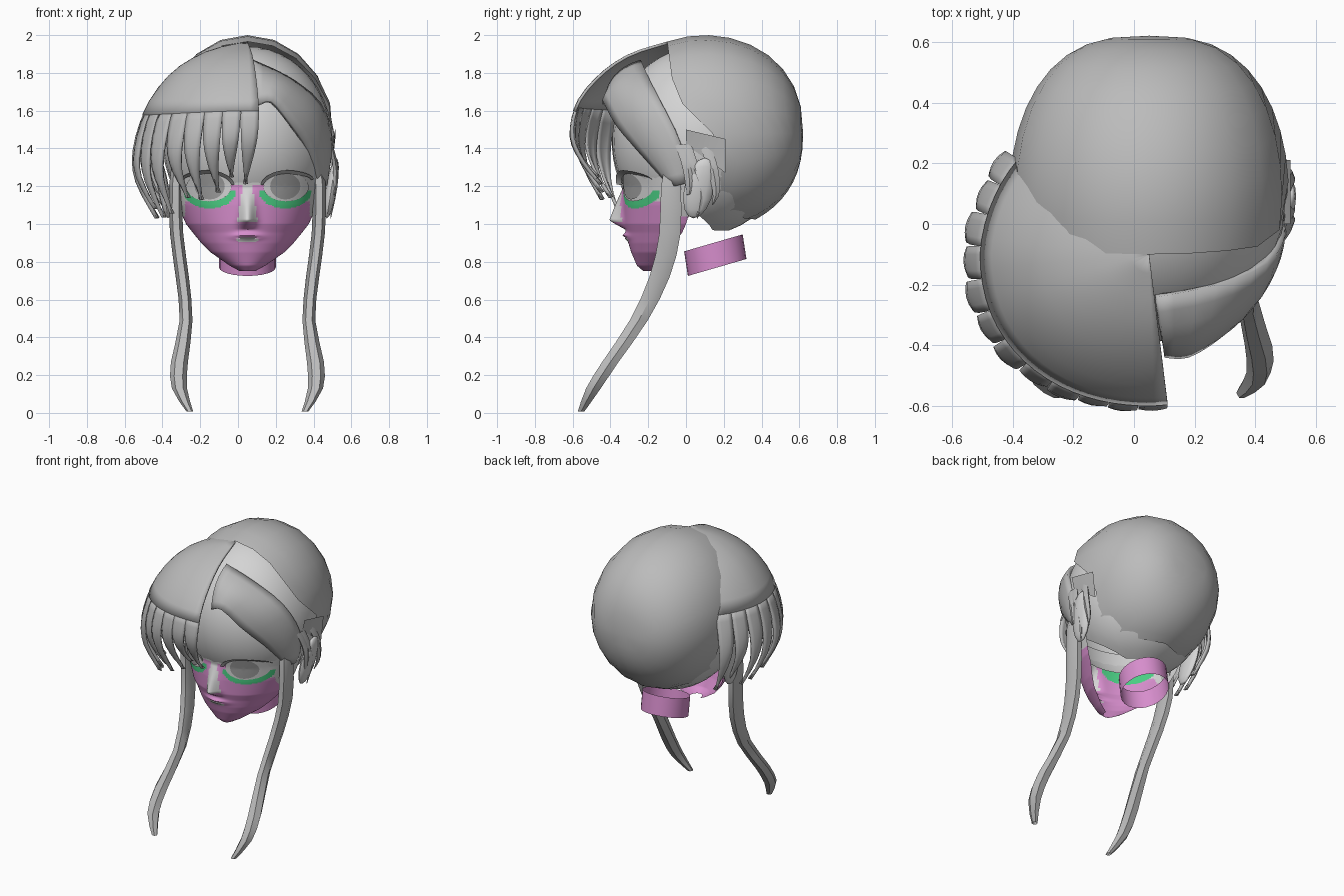
import bpy, bmesh, math
from mathutils import Vector

if "Cube" in bpy.data.objects:
    bpy.data.objects.remove(bpy.data.objects["Cube"])

CX = 0.05  # symmetry line of the head

def mat(name, c):
    m = bpy.data.materials.new(name)
    m.diffuse_color = (*c, 1)
    m.use_nodes = True
    m.node_tree.nodes["Principled BSDF"].inputs["Base Color"].default_value = m.diffuse_color
    return m

HAIR = mat("hair_grey", (0.5, 0.5, 0.5))
SKIN = mat("light_grey", (0.66, 0.66, 0.66))
PINK = mat("pink", (0.68, 0.27, 0.61))
GREEN = mat("green", (0.07, 0.62, 0.23))
IRIS = mat("iris_grey", (0.34, 0.34, 0.34))

def spline(pts, t):
    """Catmull-Rom through pts, t in 0..1"""
    n = len(pts) - 1
    i = min(int(t * n), n - 1)
    f = t * n - i
    p = [Vector(pts[max(0, min(n, i + k))]) for k in (-1, 0, 1, 2)]
    return 0.5 * (2 * p[1] + (p[2] - p[0]) * f + (2 * p[0] - 5 * p[1] + 4 * p[2] - p[3]) * f * f
                  + (3 * p[1] - p[0] - 3 * p[2] + p[3]) * f ** 3)

def table(rows, z):
    """linear lookup of a row by its first value"""
    if z <= rows[0][0]:
        return rows[0][1:]
    for a, b in zip(rows, rows[1:]):
        if z <= b[0]:
            f = (z - a[0]) / (b[0] - a[0])
            return [p + (q - p) * f for p, q in zip(a[1:], b[1:])]
    return rows[-1][1:]

def grid(name, fn, nu, nv, mats, thick=0, rule=None, angle=50):
    """surface from fn(u, v), u and v in 0..1"""
    bm = bmesh.new()
    vs = [[bm.verts.new(fn(i / nu, j / nv)) for j in range(nv + 1)] for i in range(nu + 1)]
    for i in range(nu):
        for j in range(nv):
            bm.faces.new((vs[i][j], vs[i + 1][j], vs[i + 1][j + 1], vs[i][j + 1]))
    bmesh.ops.remove_doubles(bm, verts=bm.verts, dist=0.0004)
    bmesh.ops.recalc_face_normals(bm, faces=bm.faces)
    if sum(f.normal.dot(f.calc_center_median() - Vector((CX, 0.1, 1.3))) for f in bm.faces) < 0 \
            and "lock" not in name:
        bmesh.ops.reverse_faces(bm, faces=bm.faces)
    for f in bm.faces:
        if rule:
            f.material_index = rule(f.calc_center_median())
    me = bpy.data.meshes.new(name)
    bm.to_mesh(me)
    bm.free()
    for m in mats:
        me.materials.append(m)
    ob = bpy.data.objects.new(name, me)
    bpy.context.collection.objects.link(ob)
    if thick:
        md = ob.modifiers.new("thickness", 'SOLIDIFY')
        md.thickness, md.offset = thick, -1
    bpy.context.view_layer.objects.active = ob
    bpy.ops.object.select_all(action='DESELECT')
    ob.select_set(True)
    bpy.ops.object.shade_smooth_by_angle(angle=math.radians(angle))
    return ob

def tube_lock(name, pts, sides=6, n=14):
    """hair lock: points are x, y, z, half width x, half width y"""
    def fn(u, v):
        x, y, z, a, b = spline(pts, v)
        t = u * math.tau
        return (x + a * math.cos(t), y + b * math.sin(t), max(z, 0.0))
    return grid(name, fn, sides, n, [HAIR], angle=40)

# back hair: dome with its pole at the back and a shaped front rim
RIM = [(-1, .37), (-.85, .22), (-.6, .16), (-.3, .2), (0, .14), (.23, .0), (.52, -.07), (1, -.1)]
def dome(u, v):
    t = u * math.tau
    yr = table(RIM, math.sin(t))[0]
    a = v * math.acos((yr - .1) / .52)
    s = math.sin(a)
    return (CX + .46 * s ** .72 * math.cos(t), .1 + .52 * math.cos(a),
            1.48 + .52 * s ** .85 * math.sin(t))
grid("back_hair", dome, 20, 9, [HAIR])

# scalp, forehead and nape under the hair, open towards the neck
def skull(u, v):
    t = u * math.tau
    p = v * math.pi * (.7 + .2 * max(0, min(1, .5 + 1.2 * math.sin(t))))
    return (CX + .45 * math.sin(p) * math.cos(t), .08 + .47 * math.sin(p) * math.sin(t),
            1.44 + .5 * math.cos(p))
grid("scalp", skull, 32, 18, [SKIN])

# face: height, half width, front y, side edge y
FACE = [(.75, .04, -.225, -.17), (.78, .095, -.26, -.15), (.85, .195, -.29, -.1), (.9, .245, -.305, -.06),
        (.955, .29, -.315, -.02), (1.0, .325, -.33, 0), (1.1, .37, -.335, .03),
        (1.2, .4, -.335, .05), (1.32, .43, -.36, .06)]
def face_y(dx, z):
    w, yf, yb = table(FACE, z)
    s = max(0, 1 - (dx / w) ** 2)
    nose = .075 * max(0, 1 - abs(z - 1.02) / (.05 if z < 1.02 else .17)) * math.exp(-(dx / .04) ** 2)
    lips = .025 * math.exp(-((z - .935) / .018) ** 2 - (dx / .07) ** 2)
    mouth = .012 * math.exp(-((z - .93) / .005) ** 2 - (dx / .06) ** 4)
    return yb + (yf - yb) * s ** .52 - nose - lips + mouth

def face(u, v):
    z = .75 + .57 * v
    dx = table(FACE, z)[0] * math.sin((u - .5) * math.pi)
    return (CX + dx, face_y(dx, z), z)

def face_colour(c):
    d = abs(c.x - CX)
    if ((d - .2) / .14) ** 2 + ((c.z - 1.175) / .092) ** 2 < 1 and c.z < 1.18:
        return 2
    if c.z > 1.01 and d < .05 - .15 * max(0, c.z - 1.04):
        return 0
    if d < .065 - abs(c.z - .915) * 2 and .905 < c.z < .928:
        return 0
    top = 1.21 if d < .09 else 1.12 if d < .33 else 1.04
    return 1 if c.z < top else 0
grid("face", face, 96, 96, [SKIN, PINK, GREEN], rule=face_colour)

# eyes, irises and lashes lying on the face
def patch(name, cx, cz, a, b, off, m):
    def fn(u, v):
        x, z = cx + a * v * math.cos(u * math.tau), cz + b * v * math.sin(u * math.tau)
        return (CX + x, face_y(x, z) - off, z)
    grid(name, fn, 24, 4, [m])

for side, s in (("left", -1), ("right", 1)):
    patch(side + "_eye_white", s * .205, 1.195, .12, .075, .008, SKIN)
    patch(side + "_iris", s * .2, 1.2, .08, .07, .014, IRIS)
    def lash(u, v):
        t = math.radians(12 + 156 * u)
        x = s * (.21 + (.13 + .015 * v) * math.cos(t))
        z = 1.19 + (.075 + .02 * v) * math.sin(t) + .03 * max(0, math.cos(t)) ** 3
        return (CX + x, face_y(x, z) - .012 - .025 * v, z)
    grid(side + "_lashes", lash, 14, 2, [HAIR])

    # ears
    def ear(u, v):
        t, p = u * math.tau, v * math.pi
        h = math.cos(p)
        return (CX + s * (.445 + .03 * math.sin(p) * math.cos(t) + .025 * h),
                .07 + .03 * h + .08 * math.sin(p) * math.sin(t), 1.19 + .16 * h)
    grid(side + "_ear", ear, 12, 8, [SKIN])

    # long side locks
    path = [(.36, -.07, 1.38, .03, .03), (.38, -.08, 1.2, .035, .06), (.375, -.085, .95, .035, .065),
            (.345, -.14, .72, .035, .062), (.325, -.25, .49, .034, .055), (.36, -.4, .27, .045, .05),
            (.36, -.49, .13, .04, .045), (.305, -.555, .008, .018, .02)]
    tube_lock(side + "_side_lock", [(CX + s * x, y, z, a, b) for x, y, z, a, b in path])

# neck: open slanted tube
def neck(u, v):
    t = u * math.tau
    y = .165 + .155 * math.sin(t)
    return (CX + .15 * math.cos(t), y - .02 * v, .725 + .29 * (y - .01) + .13 * v)
grid("neck", neck, 24, 2, [PINK])

# swept fringe: one smooth shell fanned from the crown, split into strands below; profile r, z
FRONT = [(0, 1.965), (.2, 1.9), (.36, 1.79), (.48, 1.64), (.515, 1.47), (.46, 1.33), (.36, 1.21)]
SIDE = [(0, 1.965), (.2, 1.92), (.39, 1.81), (.53, 1.63), (.605, 1.41), (.595, 1.23), (.49, 1.03)]
A0, SPAN, N, SPLIT = -7, 133, 12, .52
def fringe_point(deg, v, dr=0, dz=0):
    f = min(1, max(0, deg / 75))
    f = f * f * (3 - 2 * f)
    p = spline(FRONT, v) * (1 - f) + spline(SIDE, v) * f
    r = p[0] * (1 - .04 * max(0, (deg - 90) / 34)) + dr
    a = math.radians(deg)
    return (CX - r * math.sin(a), -.1 - r * math.cos(a), p[1] + dz)

grid("fringe_shell", lambda u, v: fringe_point(A0 + SPAN * u, v * (SPLIT + .02), .003),
     26, 9, [HAIR], thick=.015)
for k in range(N):
    def strand(u, v):
        w = max(.02, 1 - v ** 2)
        deg = A0 + SPAN / N * (k + .5 + (u - .5) * w) + 3.5 * v * v
        dr = v * (.02 * math.sin(math.pi * u) + .015 * (k % 2) - .018)
        return fringe_point(deg, SPLIT + (1 - SPLIT) * v, dr, v * v * (.05 if k % 3 == 1 else 0))
    grid(f"fringe_strand_{k + 1}", strand, 4, 9, [HAIR], thick=.015)

# fringe on the other side of the parting, swept back to the ear
UP = [(.08, -.24, 1.87), (.27, -.2, 1.78), (.44, -.13, 1.64), (.5, -.03, 1.43), (.47, .01, 1.22)]
LOW = [(.1, -.44, 1.63), (.18, -.44, 1.65), (.29, -.37, 1.52), (.38, -.25, 1.38), (.43, -.09, 1.2)]
def swept(u, v):
    p = spline(UP, u).lerp(spline(LOW, u), v)
    out = (p - Vector((CX, .1, 1.35))).normalized()
    return p + out * .055 * math.sin(math.pi * v) * (1 - .6 * u)
grid("swept_fringe", swept, 12, 6, [HAIR], thick=.03)

# hair flap and loose wisps around the visible ear
def flap(u, v):
    return (.515 - .02 * v, .0 + .21 * u, 1.5 - .05 * u - (.08 + .1 * u) * v)
grid("ear_flap", flap, 3, 3, [HAIR])
for i, (y0, y1, z1) in enumerate(((.0, .06, 1.03), (.1, .14, 1.1), (-.03, .0, 1.15))):
    tube_lock(f"ear_wisp_lock_{i + 1}", [(.49, y0, 1.42, .012, .03), (.515, y0 + .04, 1.3, .015, .03),
              (.51, y1 + .02, 1.17, .012, .02), (.49, y1, z1, .002, .003)], sides=5, n=8)
